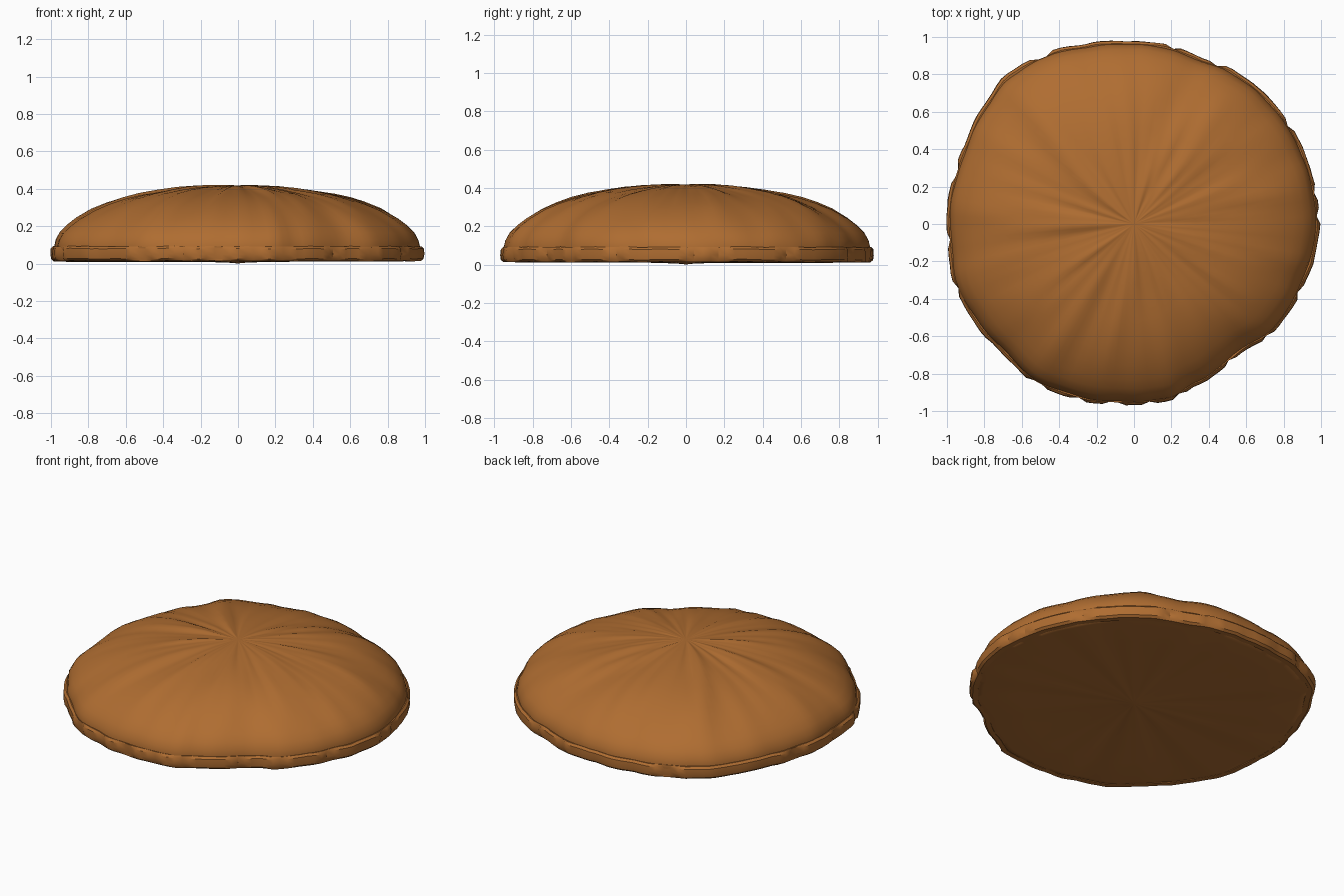
import bpy, bmesh, math, random
from mathutils import noise, Vector

if "Cube" in bpy.data.objects:
    bpy.data.objects.remove(bpy.data.objects["Cube"])

random.seed(4)
SEG = 144

crust = bpy.data.materials.new("golden_brown_crust")
crust.diffuse_color = (0.43, 0.153, 0.031, 1)
crust.use_nodes = True
crust.node_tree.nodes["Principled BSDF"].inputs["Base Color"].default_value = crust.diffuse_color

# uneven outline seen from above: angle in degrees, radius
OUTLINE = [(0, .995), (19, .99), (36, .99), (45, .987), (58, .98), (68, .96), (80, .977),
           (90, .977), (104, .996), (116, 1.028), (126, 1.042), (132, 1.05), (141, 1.023),
           (158, 1.0), (172, 1.004), (188, 1.004), (198, 1.018), (212, 1.004), (225, .987),
           (238, 1.005), (251, .988), (270, .968), (281, .964), (292, .926), (309, .897),
           (323, .946), (337, .963), (350, .984), (360, .995)]


def outline(a):
    d = math.degrees(a) % 360
    for (a0, r0), (a1, r1) in zip(OUTLINE, OUTLINE[1:]):
        if d <= a1:
            t = (d - a0) / (a1 - a0)
            t = t * t * (3 - 2 * t)
            return r0 + (r1 - r0) * t


def wave(a, freq, seed):
    return noise.noise(Vector((math.cos(a) * freq, math.sin(a) * freq, seed)))


def lathe(name, profile, offset, closed=False, sharp=40):
    """Sweep (radius, z) points round the uneven outline; radius 0 makes a pole."""
    bm = bmesh.new()
    rings = []
    for r, z in profile:
        if r == 0:
            rings.append([bm.verts.new((0, 0, z))])
            continue
        ring = []
        for i in range(SEG):
            a = math.tau * i / SEG
            dr, dz = offset(a, r, z)
            rr = (r + dr) * outline(a)
            ring.append(bm.verts.new((rr * math.cos(a), rr * math.sin(a), z + dz)))
        rings.append(ring)
    pairs = list(zip(rings, rings[1:]))
    if closed:
        pairs.append((rings[-1], rings[0]))
    for p, q in pairs:
        for i in range(SEG):
            j = (i + 1) % SEG
            if len(p) == 1:
                bm.faces.new((p[0], q[i], q[j]))
            elif len(q) == 1:
                bm.faces.new((p[i], q[0], p[j]))
            else:
                bm.faces.new((p[i], q[i], q[j], p[j]))
    bmesh.ops.recalc_face_normals(bm, faces=bm.faces[:])
    me = bpy.data.meshes.new(name)
    bm.to_mesh(me)
    bm.free()
    me.materials.append(crust)
    ob = bpy.data.objects.new(name, me)
    bpy.context.collection.objects.link(ob)
    bpy.ops.object.select_all(action='DESELECT')
    ob.select_set(True)
    bpy.context.view_layer.objects.active = ob
    bpy.ops.object.shade_smooth_by_angle(angle=math.radians(sharp))
    return ob


# domed top with soft wrinkles radiating from the middle, and flat underside
def wrinkles(a, r, z):
    fade = min(1, r * 3) * min(1, (1.03 - r) * 4)
    if z < 0.05:
        return 0, 0.006 * wave(a, 4, 9) * min(1, r * 3)
    h = 0.018 * wave(a + 0.25 * r, 4, r * 1.2) + 0.008 * wave(a, 9, r * 2)
    return 0.008 * wave(a, 7, z * 4), h * fade


lathe("bread_dome", [
    (0, .418), (.06, .418), (.14, .416), (.23, .411), (.33, .401), (.43, .387), (.53, .37),
    (.62, .348), (.70, .321), (.78, .287), (.86, .241), (.91, .204), (.95, .165),
    (.972, .125), (.98, .09), (.978, .05), (.965, .018), (.92, .013), (.7, .013),
    (.4, .013), (.15, .010), (.04, .005), (0, .001)], wrinkles, sharp=60)


# rough broken crust band around the base
chips = [random.random() < 0.13 for _ in range(SEG)]


def rough(a, r, z):
    i = round(a / math.tau * SEG) % SEG
    dr = 0.006 * wave(a, 12, z * 8)
    if chips[i] and r > .985:
        dr -= 0.016
    return dr, 0.005 * wave(a, 10, 3)


lathe("crust_rim", [(.95, .088), (.985, .092), (.998, .08), (1.0, .05), (.996, .026),
                    (.982, .014), (.95, .014)], rough, closed=True, sharp=35)
